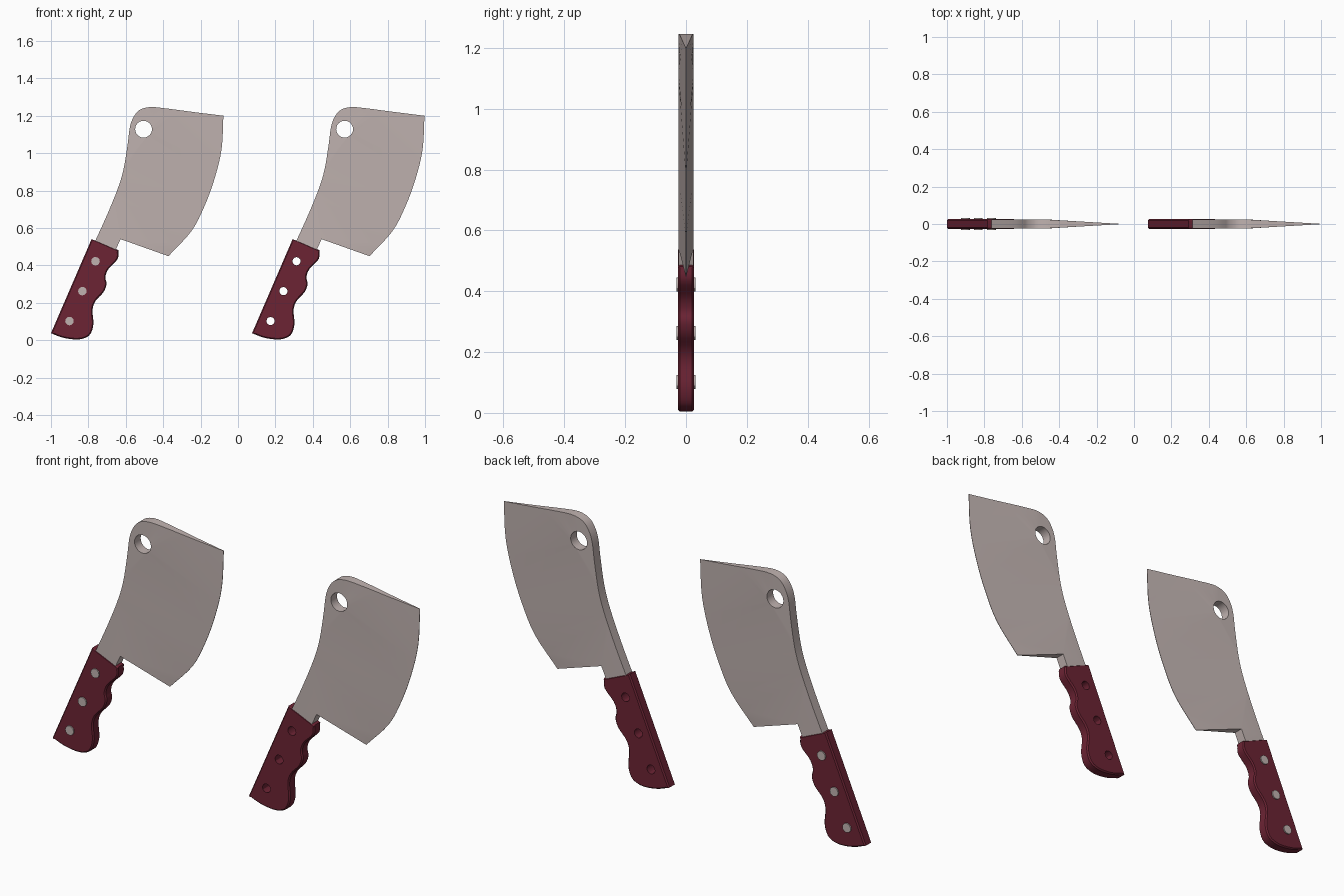
import bpy
import bmesh
import math
from mathutils import Vector

if "Cube" in bpy.data.objects:
    bpy.data.objects.remove(bpy.data.objects["Cube"], do_unlink=True)


def material(name, color):
    mat = bpy.data.materials.new(name)
    mat.use_nodes = True
    mat.diffuse_color = (*color, 1)
    mat.node_tree.nodes["Principled BSDF"].inputs["Base Color"].default_value = (*color, 1)
    return mat


STEEL = material("warm_steel", (0.53, 0.45, 0.435))
WOOD = material("dark_red_wood", (0.15, 0.017, 0.034))


def smooth_path(points, steps=4):
    """Catmull-Rom curve through the points, without the last point."""
    p = [Vector(q) for q in points]
    if len(p) == 2:
        return p[:1]
    p = [2 * p[0] - p[1]] + p + [2 * p[-1] - p[-2]]
    out = []
    for a, b, c, d in zip(p, p[1:], p[2:], p[3:]):
        for i in range(steps):
            t = i / steps
            out.append(0.5 * (2 * b + (c - a) * t + (2 * a - 5 * b + 4 * c - d) * t * t
                              + (3 * b - a - 3 * c + d) * t ** 3))
    return out


def outline(*segments):
    return [p for seg in segments for p in smooth_path(seg)]


def circle(center, radius, sides):
    return [Vector((center[0] + radius * math.cos(2 * math.pi * i / sides),
                    center[1] + radius * math.sin(2 * math.pi * i / sides)))
            for i in range(sides)]


def inset(loop, dist):
    """Shrink a clockwise loop by moving each point inwards."""
    out = []
    for i, p in enumerate(loop):
        d = (loop[(i + 1) % len(loop)] - loop[i - 1]).normalized()
        out.append(p + dist * Vector((d.y, -d.x)))
    return out


def finish(bm, name, mat, dx):
    bmesh.ops.recalc_face_normals(bm, faces=bm.faces)
    mesh = bpy.data.meshes.new(name)
    bm.to_mesh(mesh)
    bm.free()
    mesh.materials.append(mat)
    obj = bpy.data.objects.new(name, mesh)
    bpy.context.collection.objects.link(obj)
    obj.location.x = dx
    bpy.ops.object.select_all(action="DESELECT")
    obj.select_set(True)
    bpy.context.view_layer.objects.active = obj
    bpy.ops.object.shade_smooth_by_angle(angle=math.radians(30))


def plate(name, mat, dx, outer, holes, half, bevel=0):
    """Two filled sides joined by walls; half(x, z) is the half thickness."""
    bm = bmesh.new()

    def ring(loop):
        return [bm.verts.new((p.x, 0, p.y)) for p in loop]

    def bridge(a, b):
        for i in range(len(a)):
            j = (i + 1) % len(a)
            bm.faces.new((a[i], a[j], b[j], b[i]))

    cap_outer = inset(outer, bevel) if bevel else outer
    sides = []
    for sign in (-1, 1):
        loops = [ring(cap_outer)] + [ring(h) for h in holes]
        edges = [bm.edges.new((l[i - 1], l[i])) for l in loops for i in range(len(l))]
        bmesh.ops.triangle_fill(bm, use_beauty=True, edges=edges, normal=(0, sign, 0))
        for v in [v for l in loops for v in l]:
            v.co.y = sign * half(v.co.x, v.co.z)
        sides.append(loops)
    if bevel:
        rims = []
        for sign, loops in zip((-1, 1), sides):
            rim = ring(outer)
            for v in rim:
                v.co.y = sign * (half(v.co.x, v.co.z) - bevel)
            bridge(loops[0], rim)
            rims.append(rim)
        bridge(*rims)
    else:
        bridge(sides[0][0], sides[1][0])
    for a, b in zip(sides[0][1:], sides[1][1:]):
        bridge(a, b)
    finish(bm, name, mat, dx)


# Blade profile: spine, top, cutting edge, heel and tang (x, z)
TOP_TIP, HEEL_TIP, NOTCH = (-0.078, 1.2), (-0.372, 0.449), (-0.628, 0.54)
spine = [(-0.775, 0.505), (-0.703, 0.663), (-0.644, 0.807), (-0.612, 0.914), (-0.59, 1.048),
         (-0.578, 1.139), (-0.559, 1.192), (-0.527, 1.23), (-0.473, 1.246), (-0.393, 1.24),
         (-0.233, 1.219), TOP_TIP]
edge = [TOP_TIP, (-0.088, 1.02), (-0.126, 0.861), (-0.179, 0.717), (-0.249, 0.583), HEEL_TIP]
blade_outline = outline(spine, edge, [HEEL_TIP, NOTCH], [NOTCH, (-0.66, 0.47)],
                        [(-0.66, 0.47), spine[0]])
edge_points = smooth_path(edge) + [Vector(HEEL_TIP)]


def blade_half(x, z):
    """Full thickness at the spine, thinning to the cutting edge."""
    if min((Vector((x, z)) - p).length for p in edge_points) < 0.001:
        return 0.001
    if z > 1.15 and x > -0.47:
        return 0.001 + 0.023 * (TOP_TIP[0] - x) / (TOP_TIP[0] + 0.47)
    return 0.024


# Handle profile: straight back, finger grooves and rounded butt
handle_outline = outline(
    [(-1.0, 0.037), (-0.783, 0.54)],
    [(-0.783, 0.54), (-0.64, 0.482)],
    [(-0.64, 0.482), (-0.644, 0.433), (-0.693, 0.38), (-0.709, 0.337), (-0.703, 0.3),
     (-0.719, 0.257), (-0.762, 0.209), (-0.778, 0.16), (-0.773, 0.086), (-0.79, 0.032),
     (-0.826, 0.009), (-0.874, 0.004), (-0.939, 0.014), (-1.0, 0.037)])
rivet_spots = [(-0.762, 0.422), (-0.832, 0.262), (-0.901, 0.102)]

# Two cleavers side by side; only the first has its rivets
for label, dx in (("riveted", 0), ("open", 1.075)):
    plate(label + "_blade", STEEL, dx, blade_outline,
          [circle((-0.505, 1.128), 0.045, 24)], blade_half)
    plate(label + "_handle", WOOD, dx, handle_outline,
          [circle(c, 0.022, 12) for c in rivet_spots], lambda x, z: 0.026, bevel=0.006)

for i, spot in enumerate(rivet_spots):
    plate("rivet_%d" % (i + 1), STEEL, 0, circle(spot, 0.023, 12), [], lambda x, z: 0.032)
